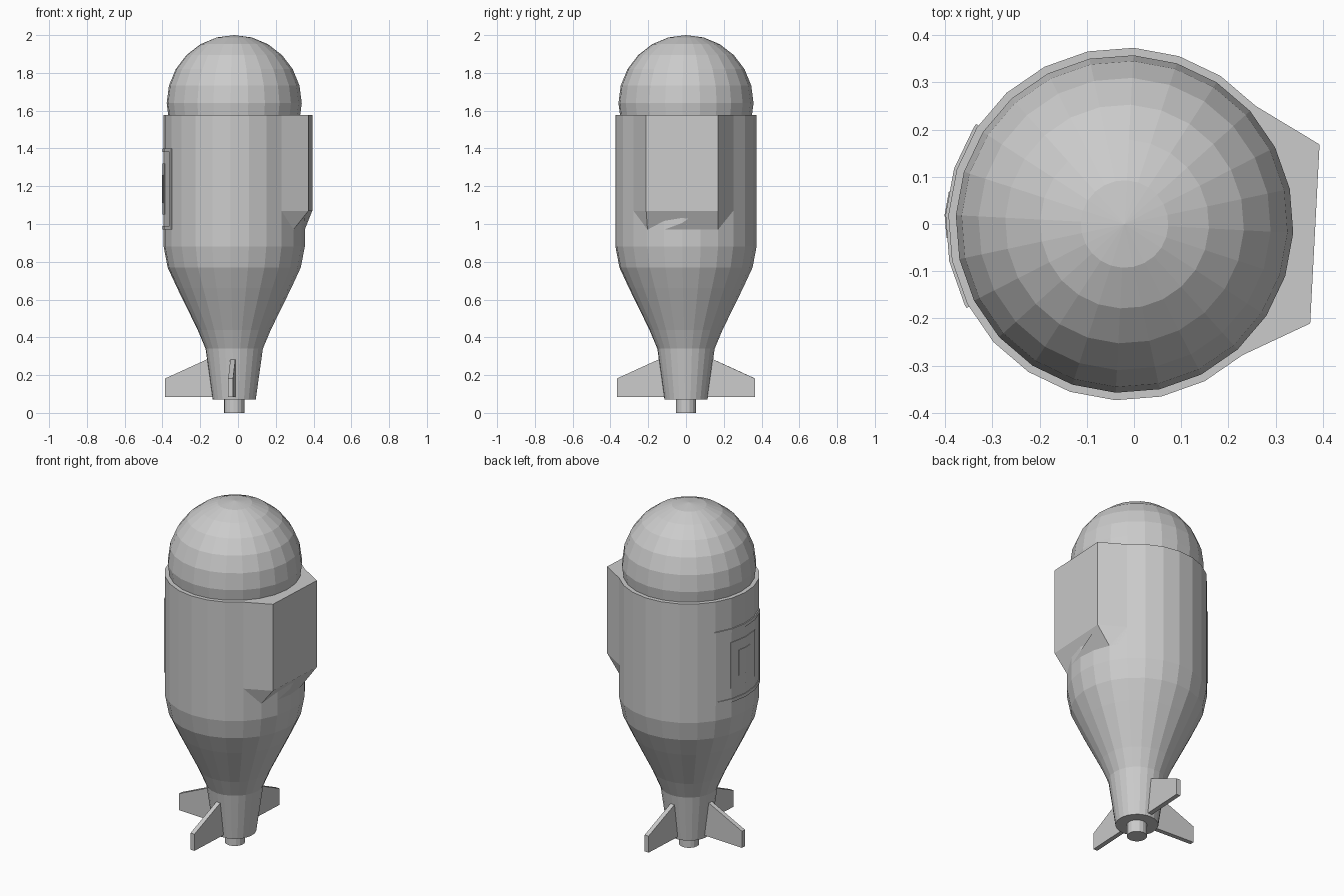
import bpy
import bmesh
from math import sin, cos, radians, pi

if "Cube" in bpy.data.objects:
    bpy.data.objects.remove(bpy.data.objects["Cube"])

N = 24                      # sides of all round sections
R = 0.374                   # main body radius
TOP, CUT, LOW = 1.577, 1.07, 0.97


def make(name, verts, faces):
    """Mesh object in the model's slightly turned, offset frame."""
    me = bpy.data.meshes.new(name)
    me.from_pydata(verts, [], faces)
    bm = bmesh.new()
    bm.from_mesh(me)
    bmesh.ops.recalc_face_normals(bm, faces=bm.faces)
    bm.to_mesh(me)
    bm.free()
    ob = bpy.data.objects.new(name, me)
    ob.location.x = -0.02
    ob.rotation_euler.z = radians(-3)
    bpy.context.collection.objects.link(ob)
    return ob


def lathe(name, profile, sides=N):
    """Closed turned solid from (radius, z) pairs, bottom to top."""
    verts = [(r * cos(2 * pi * i / sides), r * sin(2 * pi * i / sides), z)
             for r, z in profile for i in range(sides)]
    faces = [(k * sides + i, k * sides + (i + 1) % sides,
              (k + 1) * sides + (i + 1) % sides, (k + 1) * sides + i)
             for k in range(len(profile) - 1) for i in range(sides)]
    faces += [tuple(range(sides)), tuple(range(len(verts) - sides, len(verts)))]
    ob = make(name, verts, faces)
    bm = bmesh.new()
    bm.from_mesh(ob.data)
    bmesh.ops.remove_doubles(bm, verts=bm.verts, dist=0.0015)
    bmesh.ops.recalc_face_normals(bm, faces=bm.faces)
    bm.to_mesh(ob.data)
    bm.free()
    return ob


# Main body with tapering tail
lathe("body", [(0.114, 0.07), (0.152, 0.34), (0.194, 0.44), (0.248, 0.55),
               (0.302, 0.66), (0.353, 0.77), (R, 0.88), (R, TOP)])

# Rounded nose: sphere rings every 15 degrees
lathe("nose_dome", [(0.358 * sin(radians(a)) + 0.0001, 1.64 + 0.36 * cos(radians(a)))
                    for a in range(105, -1, -15)])

# Tail nozzle
lathe("nozzle", [(0.054, 0.0), (0.054, 0.09)], 16)


# Flat-faced side bulge with a sloping underside
def arc(z):
    return [(R * cos(radians(a)), R * sin(radians(a)), z) for a in range(-45, 46, 15)]


def corners(z):
    return [(0.404, -0.19, z), (0.404, 0.19, z)]


# 0-6 top arc, 7-8 top corners, 9-10 low corners, 11-17 bottom arc, 18-19 flank ends
v = arc(TOP) + corners(TOP) + corners(CUT) + arc(LOW) + [arc(CUT)[0], arc(CUT)[-1]]
make("side_bulge", v, [
    (0, 7, 8, 6, 5, 4, 3, 2, 1),            # top
    (7, 9, 10, 8),                          # outer face
    (0, 18, 9, 7), (6, 8, 10, 19),          # flanks
    (18, 11, 12, 9), (19, 10, 16, 17),      # underside corners
    (9, 12, 13, 14, 15, 16, 10)])           # underside slope


# Three tail fins
fin = [(0.09, 0.085), (0.366, 0.085), (0.366, 0.182), (0.14, 0.285), (0.09, 0.285)]
for side, ang in (("left", 180), ("front", -90), ("back", 90)):
    c, s = cos(radians(ang)), sin(radians(ang))
    v = [(r * c - t * s, r * s + t * c, z) for t in (-0.013, 0.013) for r, z in fin]
    n = len(fin)
    make(side + "_fin", v, [tuple(range(n)), tuple(range(n, 2 * n))] +
         [(i, (i + 1) % n, n + (i + 1) % n, n + i) for i in range(n)])


# Curved plates that follow the body's facets on the left side
def plate(name, a0, a1, z0, z1, raise_by):
    angs = [a0] + [a for a in range(-30, 31, 15) if a0 < a < a1] + [a1]
    v = []
    for a in angs:
        d = a % 15 - 7.5
        flat = R * cos(radians(7.5)) / cos(radians(d))
        for r, z in ((flat - 0.01, z0), (flat + raise_by, z0),
                     (flat + raise_by, z1), (flat - 0.01, z1)):
            v.append((-r * cos(radians(a)), -r * sin(radians(a)), z))
    m = len(angs)
    f = [(4 * k + i, 4 * k + (i + 1) % 4, 4 * k + 4 + (i + 1) % 4, 4 * k + 4 + i)
         for k in range(m - 1) for i in range(4)]
    make(name, v, f + [(0, 1, 2, 3), tuple(range(4 * m - 4, 4 * m))])


plate("hatch_frame_bottom", -31, 31, 0.97, 0.99, 0.006)
plate("hatch_frame_top", -31, 31, 1.38, 1.40, 0.006)
plate("hatch_frame_front", 28, 31, 0.99, 1.38, 0.006)
plate("hatch_frame_back", -31, -28, 0.99, 1.38, 0.006)
plate("hatch_panel", -28, 28, 0.99, 1.38, 0.002)
plate("hatch_inner_plate", -16, 16, 1.05, 1.32, 0.005)
plate("hatch_centre_plate", -7.5, 7.5, 1.11, 1.26, 0.008)
